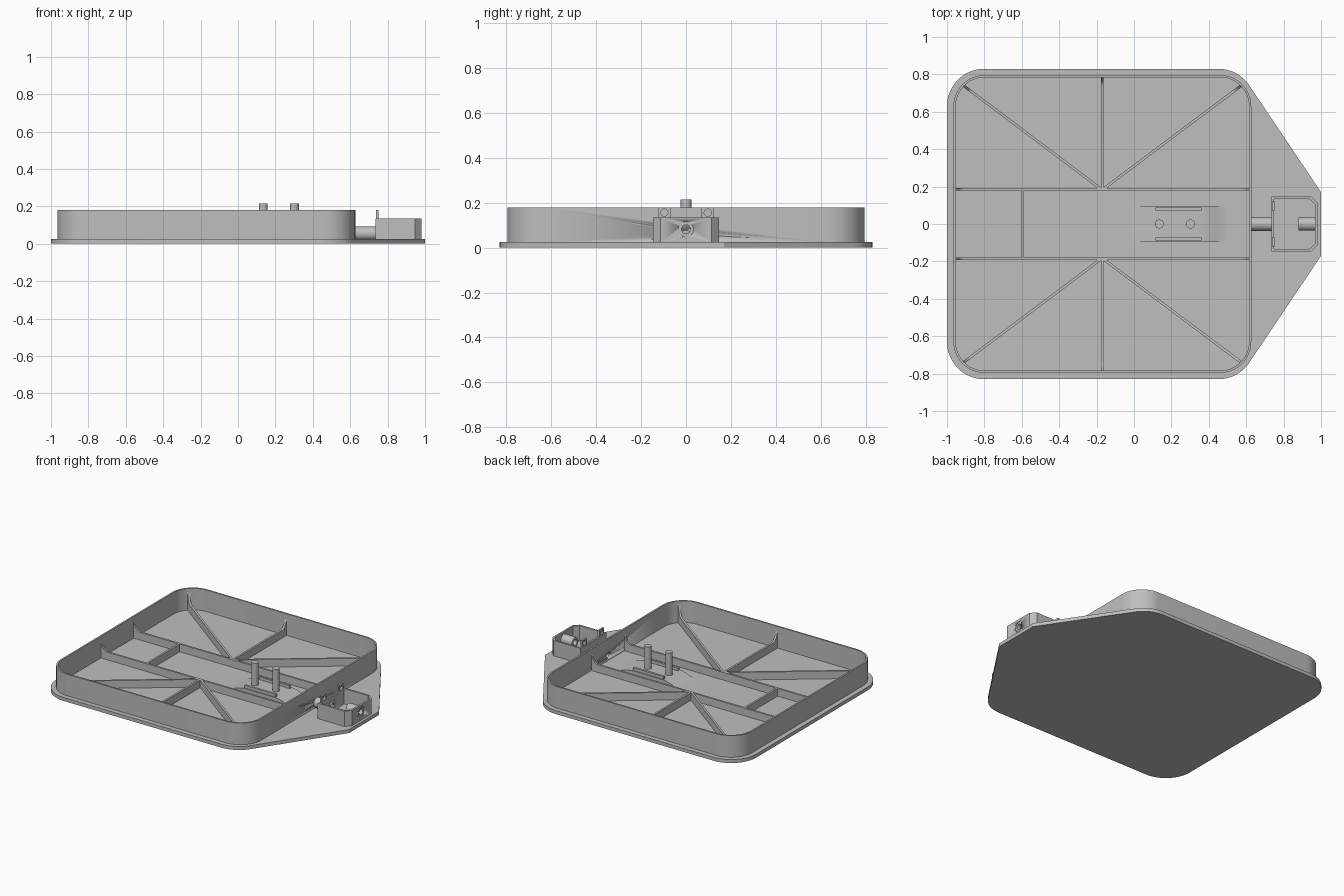
import bpy, bmesh, math
from mathutils import Vector, Matrix

if "Cube" in bpy.data.objects:
    bpy.data.objects.remove(bpy.data.objects["Cube"])

grey = bpy.data.materials.new("light_grey")
grey.diffuse_color = (0.52, 0.52, 0.51, 1)
grey.use_nodes = True
grey.node_tree.nodes["Principled BSDF"].inputs["Base Color"].default_value = grey.diffuse_color
FLOOR = 0.025


def finish(name, bm, smooth=True):
    bmesh.ops.recalc_face_normals(bm, faces=bm.faces)
    me = bpy.data.meshes.new(name)
    bm.to_mesh(me)
    bm.free()
    ob = bpy.data.objects.new(name, me)
    bpy.context.collection.objects.link(ob)
    me.materials.append(grey)
    if smooth:
        bpy.ops.object.select_all(action='DESELECT')
        ob.select_set(True)
        bpy.context.view_layer.objects.active = ob
        bpy.ops.object.shade_smooth_by_angle(angle=math.radians(30))
    return ob


def prism(name, pts, vec, smooth=True):
    """Extrude a closed 3D outline along a vector."""
    bm = bmesh.new()
    f = bm.faces.new([bm.verts.new(p) for p in pts])
    r = bmesh.ops.extrude_face_region(bm, geom=[f])
    bmesh.ops.translate(bm, vec=vec,
                        verts=[v for v in r['geom'] if isinstance(v, bmesh.types.BMVert)])
    return finish(name, bm, smooth)


def ring(name, outer, inner, vec):
    """Closed band between two matching outlines, extruded along a vector."""
    bm = bmesh.new()
    vec = Vector(vec)
    loops = [[bm.verts.new(Vector(p) + o) for p in l]
             for l, o in ((outer, vec * 0), (outer, vec), (inner, vec), (inner, vec * 0))]
    n = len(outer)
    for k in range(4):
        a, b = loops[k], loops[(k + 1) % 4]
        for i in range(n):
            j = (i + 1) % n
            bm.faces.new((a[i], a[j], b[j], b[i]))
    return finish(name, bm)


def arc(cx, cy, r, a0, a1, z, n=12):
    return [(cx + r * math.cos(math.radians(a0 + (a1 - a0) * i / n)),
             cy + r * math.sin(math.radians(a0 + (a1 - a0) * i / n)), z) for i in range(n + 1)]


def rounded(x0, x1, y, r, z):
    return (arc(x1 - r, y - r, r, 0, 90, z) + arc(x0 + r, y - r, r, 90, 180, z)
            + arc(x0 + r, r - y, r, 180, 270, z) + arc(x1 - r, r - y, r, 270, 360, z))


def circle_x(x, y, z, r, n=32):
    return [(x, y + r * math.cos(2 * math.pi * i / n), z + r * math.sin(2 * math.pi * i / n))
            for i in range(n)]


def box(name, x0, x1, y0, y1, z0, z1):
    return prism(name, [(x0, y0, z0), (x1, y0, z0), (x1, y1, z0), (x0, y1, z0)],
                 (0, 0, z1 - z0), False)


def bore(ob, x0, x1, y, z, r):
    cut = prism("bore_cutter", circle_x(x0, y, z, r), (x1 - x0, 0, 0))
    cut.hide_render = True
    cut.hide_set(True)
    m = ob.modifiers.new("bore", 'BOOLEAN')
    m.operation = 'DIFFERENCE'
    m.solver = 'EXACT'
    m.object = cut


def rib(name, a, b, rise_a, rise_b, t=0.014, top=0.08, peak=0.155, run=0.05):
    """Thin upright rib whose ends sweep up where they meet the wall."""
    a, b = Vector((*a, 0)), Vector((*b, 0))
    length = (b - a).length
    d = (b - a).normalized()
    side = Vector((-d.y, d.x, 0)) * t
    sweep = [(run * i / 6, peak - (peak - top) * math.sin(math.pi / 2 * i / 6) ** 0.7)
             for i in range(7)]
    prof = [(0, FLOOR - 0.01)]
    prof += sweep if rise_a else [(0, top)]
    prof += [(length - s, h) for s, h in reversed(sweep)] if rise_b else [(length, top)]
    prof.append((length, FLOOR - 0.01))
    prism(name, [a + d * s - side / 2 + Vector((0, 0, h)) for s, h in prof], side)


# Base plate with a tapered nose
tip = Vector((1.0 - 0.45, 0.17 - 0.63))
ang = math.degrees(math.atan2(tip.y, tip.x) + math.acos(0.2 / tip.length))
plate = (arc(0.45, 0.63, 0.2, ang, 90, 0) + arc(-0.8, 0.63, 0.2, 90, 180, 0)
         + arc(-0.8, -0.63, 0.2, 180, 270, 0) + arc(0.45, -0.63, 0.2, 270, 360 - ang, 0)
         + [(1, -0.17, 0), (1, 0.17, 0)])
prism("base_plate", plate, (0, 0, FLOOR))

# Tray rim with a passage for the tube
rim = ring("tray_wall", rounded(-0.965, 0.627, 0.796, 0.166, FLOOR - 0.002),
           rounded(-0.953, 0.615, 0.784, 0.154, FLOOR - 0.002), (0, 0, 0.157))
bore(rim, 0.58, 0.66, 0, 0.06, 0.022)

# Stiffening ribs
for s, tag in ((1, "back"), (-1, "front")):
    rib("long_rib_" + tag, (-0.957, 0.186 * s), (0.619, 0.186 * s), True, True)
    rib("middle_rib_" + tag, (-0.17, 0.186 * s), (-0.17, 0.788 * s), False, True)
    rib("left_diagonal_rib_" + tag, (-0.18, 0.19 * s), (-0.909, 0.738 * s), False, True)
    rib("right_diagonal_rib_" + tag, (-0.16, 0.19 * s), (0.571, 0.738 * s), False, True)
rib("cross_rib", (-0.595, -0.182), (-0.595, 0.182), False, False)

# Low hump that carries the pins
hump = []
for i in range(25):
    x = -0.01 + 0.51 * i / 24
    u = min(1, (x + 0.01) / 0.125, (0.5 - x) / 0.14)
    hump.append((x, -0.095, FLOOR + 0.03 * u * u * (3 - 2 * u)))
prism("pin_mount", [(-0.01, -0.095, 0.02)] + hump + [(0.5, -0.095, 0.02)], (0, 0.19, 0))
for s in (1, -1):
    box("mount_rail", 0.115, 0.36, 0.08 * s - 0.008, 0.08 * s + 0.008, 0.02, 0.075)
for x in (0.135, 0.302):
    prism("pin", [(x + p[1], p[0], 0.04) for p in
                  ((q[2], q[1]) for q in circle_x(0, 0, 0, 0.024, 24))], (0, 0, 0.175))

# Tube between tray and connector box
ring("link_tube", circle_x(0.617, 0, 0.055, 0.037), circle_x(0.617, 0, 0.055, 0.022), (0.125, 0, 0))


# Open connector box with chamfered outer corners
def box_outline(i):
    x0, x1, y, c = 0.735 + i, 0.982 - i, 0.148 - i, 0.035 - 0.4 * i
    return [(x0, -y, 0.02), (x1 - c, -y, 0.02), (x1, c - y, 0.02),
            (x1, y - c, 0.02), (x1 - c, y, 0.02), (x0, y, 0.02)]


shell = ring("connector_box", box_outline(0), box_outline(0.013), (0, 0, 0.115))
bore(shell, 0.95, 1.0, 0, 0.082, 0.034)
bore(shell, 0.72, 0.765, 0, 0.055, 0.022)
ring("socket", circle_x(0.88, 0, 0.082, 0.036), circle_x(0.88, 0, 0.082, 0.02), (0.096, 0, 0))

# Drilled lugs on the box
for s in (1, -1):
    lug = box("lug", 0.737, 0.75, 0.097 * s - 0.027, 0.097 * s + 0.027, 0.125, 0.18)
    bore(lug, 0.72, 0.77, 0.097 * s, 0.156, 0.016)
